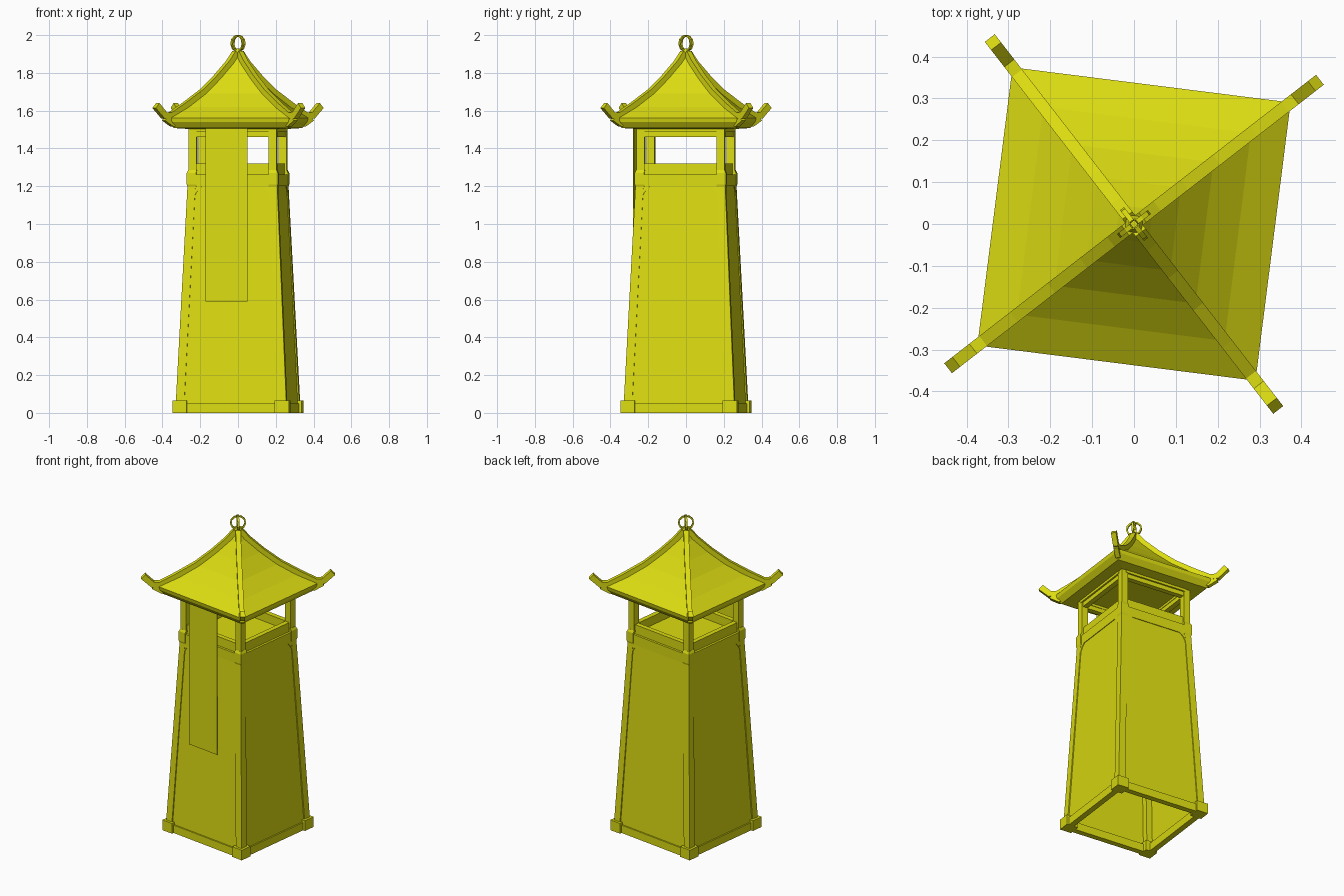
import bpy, bmesh, math
from mathutils import Matrix, Vector

if "Cube" in bpy.data.objects:
    bpy.data.objects.remove(bpy.data.objects["Cube"])

TURN = Matrix.Rotation(math.radians(-7.2), 4, 'Z')   # whole tower is slightly turned
paint = bpy.data.materials.new("mustard_yellow")
paint.diffuse_color = (0.72, 0.72, 0.006, 1)
paint.use_nodes = True
paint.node_tree.nodes["Principled BSDF"].inputs["Base Color"].default_value = paint.diffuse_color


def add_loft(bm, rings, caps=True):
    """Skin a list of equal-length point rings."""
    vs = [[bm.verts.new(p) for p in r] for r in rings]
    n = len(rings[0])
    for a, b in zip(vs, vs[1:]):
        for i in range(n):
            bm.faces.new((a[i], a[(i + 1) % n], b[(i + 1) % n], b[i]))
    if caps:
        bm.faces.new(vs[0][::-1])
        bm.faces.new(vs[-1])


def rect(cx, cy, hx, hy, z):
    return [(cx - hx, cy - hy, z), (cx + hx, cy - hy, z), (cx + hx, cy + hy, z), (cx - hx, cy + hy, z)]


def finish(name, bm, copies=1, offset=0):
    """Repeat the geometry around z, turn it and make an object."""
    src = bm.verts[:] + bm.edges[:] + bm.faces[:]
    for k in range(1, copies):
        new = bmesh.ops.duplicate(bm, geom=src)["geom"]
        bmesh.ops.rotate(bm, verts=[v for v in new if isinstance(v, bmesh.types.BMVert)],
                         cent=(0, 0, 0), matrix=Matrix.Rotation(k * 2 * math.pi / copies, 3, 'Z'))
    bmesh.ops.recalc_face_normals(bm, faces=bm.faces[:])
    bm.transform(TURN)
    me = bpy.data.meshes.new(name)
    bm.to_mesh(me)
    bm.free()
    me.materials.append(paint)
    ob = bpy.data.objects.new(name, me)
    bpy.context.collection.objects.link(ob)
    return ob


def loft(name, rings, copies=1, caps=True):
    bm = bmesh.new()
    add_loft(bm, rings, caps)
    return finish(name, bm, copies)


def corner(name, steps):
    """Corner post: steps are (outer half width, post width, z)."""
    return loft(name, [rect(h - w / 2, h - w / 2, w / 2, w / 2, z) for h, w, z in steps], 4)


def side_bar(name, h, length, depth, z0, z1):
    """Horizontal bar on each of the four sides, outer face at h."""
    return loft(name, [rect(0, -h + depth / 2, length, depth / 2, z) for z in (z0, z1)], 4)


def sweep(name, path, width, thick):
    """Rectangular bar along a (distance, z) path on each diagonal."""
    side = Vector((-1, 1, 0)).normalized() * width / 2
    out = Vector((1, 1, 0)).normalized()
    rings = []
    for i, (d, z) in enumerate(path):
        a, b = path[max(i - 1, 0)], path[min(i + 1, len(path) - 1)]
        t = (out * (b[0] - a[0]) + Vector((0, 0, b[1] - a[1]))).normalized()
        n = t.cross(side).normalized() * thick / 2
        c = out * d + Vector((0, 0, z))
        rings.append([c + side + n, c - side + n, c - side - n, c + side - n])
    return loft(name, rings, 4)


# Base: corner feet and sills
corner("foot_block", [(0.31, 0.075, 0), (0.31, 0.075, 0.065)])
side_bar("base_sill", 0.296, 0.25, 0.035, 0, 0.05)

# Tapered walls (open below) and leaning corner posts
loft("tapered_wall", [rect(0, 0, 0.289, 0.289, 0.02), rect(0, 0, 0.232, 0.232, 1.26)], caps=False)
corner("leaning_post", [(0.296, 0.045, 0.03), (0.237, 0.042, 1.25)])

# Head beam, collars and curved corner braces
side_bar("head_beam", 0.239, 0.225, 0.045, 1.20, 1.262)
corner("post_collar", [(0.237, 0.045, 1.19), (0.243, 0.05, 1.21), (0.243, 0.05, 1.27), (0.236, 0.045, 1.285)])
bm = bmesh.new()
for s in (1, -1):
    shape = [(0.20, 1.15), (0.20, 1.205), (0.155, 1.205), (0.168, 1.196), (0.182, 1.182), (0.193, 1.165)]
    add_loft(bm, [[(s * x, y - (1.2 - z) * 0.047, z) for x, z in shape] for y in (-0.2385, -0.222)])
finish("corner_brace", bm, 4)

# Lookout room: floor, posts, parapet and top beams
loft("lookout_floor", [rect(0, 0, 0.22, 0.22, z) for z in (1.245, 1.265)])
corner("lookout_post", [(0.235, 0.042, 1.25), (0.235, 0.042, 1.51)])
side_bar("parapet", 0.225, 0.20, 0.03, 1.25, 1.32)
side_bar("top_beam", 0.228, 0.20, 0.032, 1.46, 1.49)
side_bar("eave_beam", 0.238, 0.206, 0.045, 1.487, 1.515)

# Roof with concave slopes and a stepped eave
profile = [(0.22, 1.502), (0.305, 1.508), (0.33, 1.54), (0.335, 1.562), (0.25, 1.62),
           (0.17, 1.69), (0.10, 1.77), (0.04, 1.85), (0.008, 1.905)]
loft("roof", [rect(0, 0, h, h, z) for h, z in profile])

# Hip ridges with upturned ends
ridge = [(0.012, 1.905), (0.057, 1.85), (0.141, 1.772), (0.24, 1.694), (0.354, 1.625),
         (0.45, 1.573), (0.495, 1.575), (0.55, 1.627)]
sweep("hip_ridge", ridge, 0.03, 0.036)
sweep("ridge_bracket", [(0.39, 1.545), (0.44, 1.53), (0.49, 1.56)], 0.028, 0.03)

# Finial: small knob with four bowed prongs
loft("finial_knob", [rect(0, 0, h, h, z) for h, z in ((0.016, 1.88), (0.02, 1.91), (0.012, 1.93))])
sweep("finial_prong", [(0.01, 1.918), (0.032, 1.928), (0.042, 1.95), (0.038, 1.975), (0.022, 1.991), (0.008, 1.996)],
      0.012, 0.009)

# Hanging banner on the front
loft("banner", [rect(-0.027, -0.27, 0.111, 0.002, z) for z in (0.59, 1.52)])
